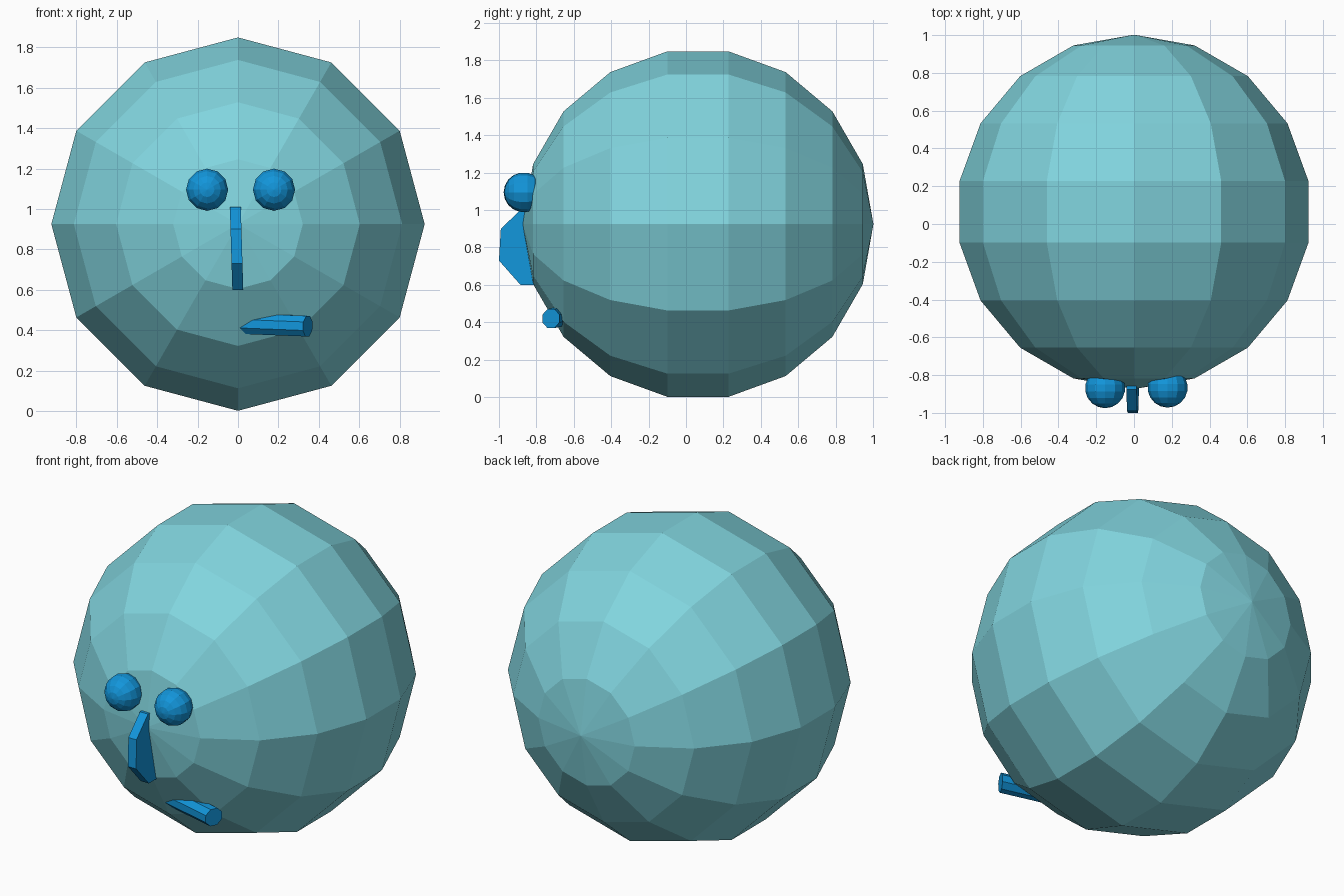
import bpy
import bmesh
from math import radians, sin, cos, pi
from mathutils import Matrix, Vector

if "Cube" in bpy.data.objects:
    bpy.data.objects.remove(bpy.data.objects["Cube"])


def material(name, color):
    mat = bpy.data.materials.new(name)
    mat.diffuse_color = color
    mat.use_nodes = True
    mat.node_tree.nodes["Principled BSDF"].inputs["Base Color"].default_value = mat.diffuse_color
    return mat


def finish(bm, name, mat):
    bmesh.ops.recalc_face_normals(bm, faces=bm.faces)
    mesh = bpy.data.meshes.new(name)
    bm.to_mesh(mesh)
    bm.free()
    mesh.materials.append(mat)
    obj = bpy.data.objects.new(name, mesh)
    bpy.context.collection.objects.link(obj)
    return obj


def ball(name, center, radius, rings, mat):
    # flat-faced sphere with its poles facing front and back
    bm = bmesh.new()
    bmesh.ops.create_uvsphere(
        bm, u_segments=12, v_segments=rings, radius=radius,
        matrix=Matrix.Translation(center) @ Matrix.Rotation(pi / 2, 4, 'X'))
    return finish(bm, name, mat)


def loft(name, rings, mat):
    # closed solid between two matching outlines
    bm = bmesh.new()
    a, b = [[bm.verts.new(p) for p in ring] for ring in rings]
    bm.faces.new(a)
    bm.faces.new(b)
    n = len(a)
    for i in range(n):
        j = (i + 1) % n
        bm.faces.new((a[i], a[j], b[j], b[i]))
    return finish(bm, name, mat)


skin = material("pale_teal", (0.22, 0.66, 0.73, 1))
blue = material("blue", (0.006, 0.30, 0.70, 1))

# Head
ball("head", (0, 0.064, 0.925), 0.938, 9, skin)

# Eyes
ball("left_eye", (-0.153, -0.869, 1.095), 0.106, 9, blue)
ball("right_eye", (0.178, -0.866, 1.095), 0.106, 9, blue)

# Nose: side profile (y, z) given a thickness and a slight lean
profile = [(-0.80, 0.60), (-0.885, 0.60), (-1.0, 0.73),
           (-0.99, 0.90), (-0.875, 1.01), (-0.82, 1.01)]
loft("nose", [[(-0.007 - 0.03 * (z - 0.8) + side, y, z) for y, z in profile]
              for side in (-0.027, 0.027)], blue)

# Mouth: eight-sided rod sinking into the face at its left end
turn = radians(27)
across = Vector((sin(turn), cos(turn), 0))
up = Vector((0.04, 0, 1))
angles = [pi / 8 + i * pi / 4 for i in range(8)]
loft("mouth", [[Vector(c) + 0.055 * (across * cos(t) + up * sin(t)) for t in angles]
               for c in ((-0.04, -0.645, 0.435), (0.345, -0.722, 0.42))], blue)
